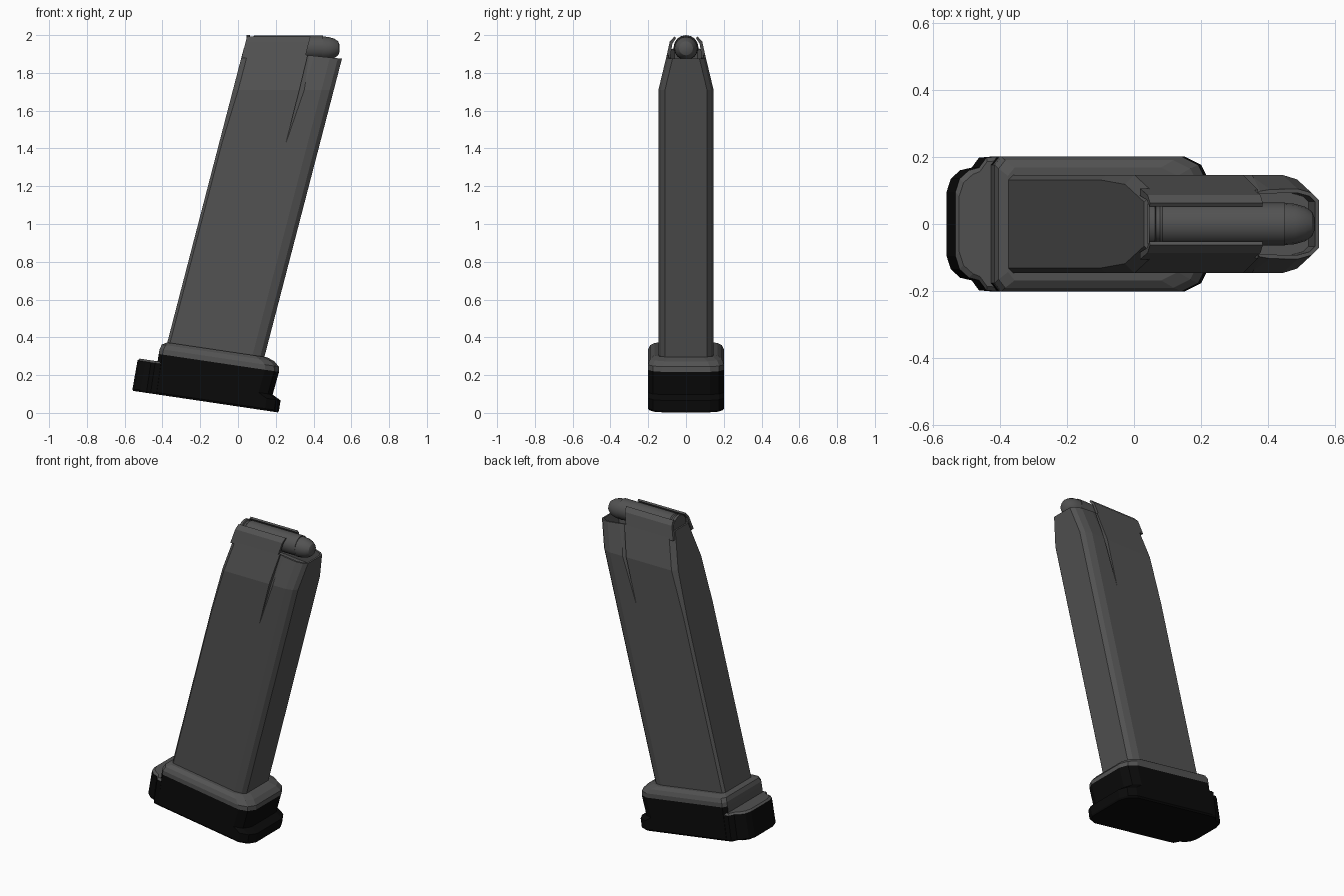
import bpy, bmesh, math
from mathutils import Vector

if "Cube" in bpy.data.objects:
    bpy.data.objects.remove(bpy.data.objects["Cube"])


def material(name, v):
    m = bpy.data.materials.new(name)
    m.diffuse_color = (v, v, v, 1)
    m.use_nodes = True
    m.node_tree.nodes["Principled BSDF"].inputs["Base Color"].default_value = m.diffuse_color
    return m


GREY = material("gunmetal_grey", 0.085)
BLACK = material("matte_black", 0.003)


def finish(name, bm, mats):
    bmesh.ops.recalc_face_normals(bm, faces=bm.faces)
    me = bpy.data.meshes.new(name)
    bm.to_mesh(me)
    bm.free()
    for m in mats:
        me.materials.append(m)
    ob = bpy.data.objects.new(name, me)
    bpy.context.collection.objects.link(ob)
    return ob


def loft(rings):
    """Skin a list of equal-length closed rings and cap both ends."""
    bm = bmesh.new()
    vs = [[bm.verts.new(p) for p in r] for r in rings]
    n = len(vs[0])
    for a, b in zip(vs, vs[1:]):
        for i in range(n):
            j = (i + 1) % n
            bm.faces.new((a[i], a[j], b[j], b[i]))
    bm.faces.new(vs[0])
    top = bm.faces.new(vs[-1])
    return bm, top


def mirror_ring(half):
    return half + [(x, -y, z) for x, y, z in reversed(half)]


# ---- magazine body: leaning tube with tapered top ----
LEAN = 0.26


def width(z):
    return 0.146 - 0.24 * max(0, z - 1.71)


def body_ring(z, bc, slope=0.0):
    xr = 0.14 + LEAN * (z - 0.297)
    pts = []
    for d, inset in ((0.534, bc), (0.534 - bc, 0), (0.065, 0), (0.022, 0.013), (0, 0.035)):
        zz = z + slope * d
        x = xr - d + LEAN * (zz - z)
        pts.append((x, width(zz) - inset, zz))
    return mirror_ring(pts)


bm, top = loft([body_ring(0.24, 0.015), body_ring(1.43, 0.015),
                body_ring(1.71, 0.028), body_ring(1.875, 0.028, 0.1)])
bmesh.ops.recalc_face_normals(bm, faces=bm.faces)
bmesh.ops.inset_region(bm, faces=[top], thickness=0.012)
hole = bmesh.ops.extrude_face_region(bm, geom=[top])
bmesh.ops.translate(bm, vec=(-0.02, 0, -0.1),
                    verts=[v for v in hole["geom"] if isinstance(v, bmesh.types.BMVert)])
if top.is_valid:
    bm.faces.remove(top)
body = finish("magazine_body", bm, [GREY])

# ---- tapering side grooves cut near the feed end ----
GROOVE = [(0.25, 0.147, 1.415), (0.352, 0.147, 1.71), (0.445, 0.088, 1.96),
          (0.385, 0.080, 1.96), (0.325, 0.122, 1.71)]
for side, s in (("left", 1), ("right", -1)):
    bm, cap = loft([[(x, s * y, z) for x, y, z in GROOVE],
                    [(x, s * 0.3, z) for x, y, z in GROOVE]])
    bmesh.ops.triangulate(bm, faces=bm.faces)
    cutter = finish("groove_cutter_" + side, bm, [GREY])
    cutter.hide_render = True
    cutter.hide_viewport = True
    mod = body.modifiers.new("groove_" + side, "BOOLEAN")
    mod.operation = "DIFFERENCE"
    mod.solver = "EXACT"
    mod.object = cutter

# ---- feed lips curling over the cartridge ----
LIP = [(0.105, 1.88), (0.096, 1.92), (0.086, 1.965), (0.062, 1.992),
       (0.052, 1.985), (0.072, 1.955), (0.084, 1.88)]
for side, s in (("left", 1), ("right", -1)):
    bm, cap = loft([[(x + LEAN * (z - 1.92), s * y, z) for y, z in LIP] for x in (0.029, 0.365)])
    finish("feed_lip_" + side, bm, [GREY])


# ---- cartridge: turned profile along x ----
def turned(name, prof, zc, n=16):
    rings = [[(x, r * math.cos(2 * math.pi * i / n), zc + r * math.sin(2 * math.pi * i / n))
              for i in range(n)] for x, r in prof]
    bm, cap = loft(rings)
    ob = finish(name, bm, [GREY])
    for p in ob.data.polygons:
        p.use_smooth = len(p.vertices) == 4
    ob.data.set_sharp_from_angle(angle=math.radians(30))
    return ob


turned("cartridge_case", [(0.045, 0.055), (0.045, 0.066), (0.062, 0.066), (0.066, 0.057),
                          (0.078, 0.057), (0.085, 0.064), (0.45, 0.064)], 1.934)
turned("bullet_tip", [(0.445, 0.063), (0.48, 0.060), (0.51, 0.051), (0.53, 0.037), (0.538, 0.018)], 1.93)

# ---- base: layers stacked along a tilted axis ----
TS, TC = math.sin(math.radians(8.45)), math.cos(math.radians(8.45))


def tilt(x, y, h):
    return (x * TC + h * TS, y, 0.034 - x * TS + h * TC)


def height(p):
    return p.x * TS + (p.z - 0.034) * TC


def base_ring(h, x0, x1, w):
    half = [(x0, w - 0.025), (x0 + 0.02, w), (x1 - 0.075, w),
            (x1 - 0.025, w - 0.025), (x1, w - 0.075)]
    return [tilt(x, y, h) for x, y, _ in mirror_ring([(x, y, h) for x, y in half])]


bm, cap = loft([base_ring(*r) for r in (
    (0.0, -0.455, 0.214, 0.194), (0.010, -0.456, 0.218, 0.201), (0.065, -0.456, 0.218, 0.201),
    (0.089, -0.456, 0.172, 0.201), (0.213, -0.456, 0.188, 0.201), (0.240, -0.455, 0.183, 0.201),
    (0.265, -0.447, 0.155, 0.190), (0.280, -0.421, 0.115, 0.168))])
bmesh.ops.recalc_face_normals(bm, faces=bm.faces)
for f in bm.faces:
    c = f.calc_center_median()
    rear = f.normal.x < -0.9 and c.x < -0.38
    f.material_index = 0 if height(c) > 0.213 or rear else 1
finish("base_pad", bm, [GREY, BLACK])

# ---- rear heel stepping out behind the base ----
HEEL = [(-0.43, 0.2), (-0.468, 0.198), (-0.49, 0.168), (-0.525, 0.16), (-0.553, 0.135), (-0.566, 0.095)]


def heel_ring(h, shrink, dx):
    half = [(x + (dx if x < -0.5 else 0), y - shrink) for x, y in HEEL]
    return [tilt(x, y, h) for x, y, _ in mirror_ring([(x, y, h) for x, y in half])]


bm, cap = loft([heel_ring(0.0, 0.006, 0.004), heel_ring(0.010, 0, 0),
                heel_ring(0.163, 0, 0.004), heel_ring(0.174, 0.012, 0.014)])
bmesh.ops.recalc_face_normals(bm, faces=bm.faces)
for f in bm.faces:
    f.material_index = 0 if f.normal.z > 0.5 else 1
finish("base_heel", bm, [GREY, BLACK])
